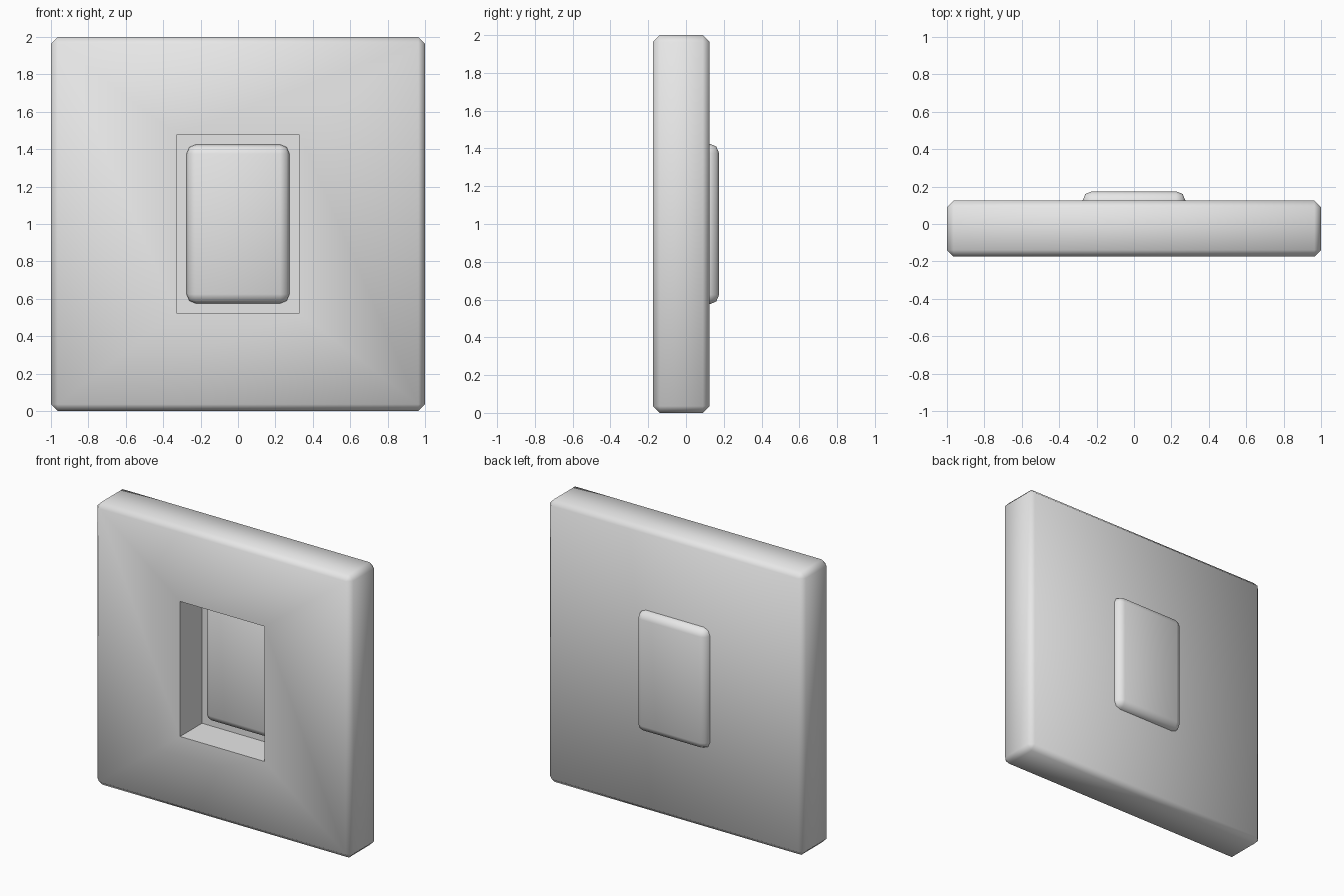
import bpy, bmesh
from mathutils import Vector

if "Cube" in bpy.data.objects:
    bpy.data.objects.remove(bpy.data.objects["Cube"], do_unlink=True)

grey = bpy.data.materials.new("light grey")
grey.use_nodes = True
grey.diffuse_color = (0.8, 0.8, 0.8, 1)
grey.node_tree.nodes["Principled BSDF"].inputs["Base Color"].default_value = grey.diffuse_color


def bevelled_box(size, centre, width, segments):
    """Box with every edge bevelled."""
    bm = bmesh.new()
    bmesh.ops.create_cube(bm, size=1)
    for v in bm.verts:
        v.co = Vector(a * s + c for a, s, c in zip(v.co, size, centre))
    bmesh.ops.bevel(bm, geom=bm.edges[:], offset=width, segments=segments,
                    profile=0.5, affect='EDGES')
    return bm


def finish(bm, name):
    """Turn the bmesh into a smooth-shaded object."""
    bmesh.ops.recalc_face_normals(bm, faces=bm.faces[:])
    mesh = bpy.data.meshes.new(name)
    bm.to_mesh(mesh)
    bm.free()
    mesh.materials.append(grey)
    obj = bpy.data.objects.new(name, mesh)
    bpy.context.collection.objects.link(obj)
    bpy.ops.object.select_all(action='DESELECT')
    obj.select_set(True)
    bpy.context.view_layer.objects.active = obj
    bpy.ops.object.shade_smooth_by_angle(angle=1.1)


# Wall plate, with a rectangular pocket sunk into its front face
plate = bevelled_box((2, 0.3, 2), (0, -0.025, 1), 0.036, 1)
front = min(plate.faces, key=lambda f: f.calc_center_median().y)
bmesh.ops.inset_individual(plate, faces=[front], thickness=0.3)
for v in front.verts:
    v.co.x = 0.33 if v.co.x > 0 else -0.33
    v.co.z = 1 + (0.477 if v.co.z > 1 else -0.477)
floor = bmesh.ops.extrude_discrete_faces(plate, faces=[front])["faces"][0]
for v in floor.verts:
    v.co.y += 0.245
finish(plate, "wall_plate")

# Rounded panel that passes through the pocket floor and stands out at the back
panel = bevelled_box((0.55, 0.165, 0.85), (0, 0.0925, 1), 0.05, 2)
finish(panel, "rounded_panel")
